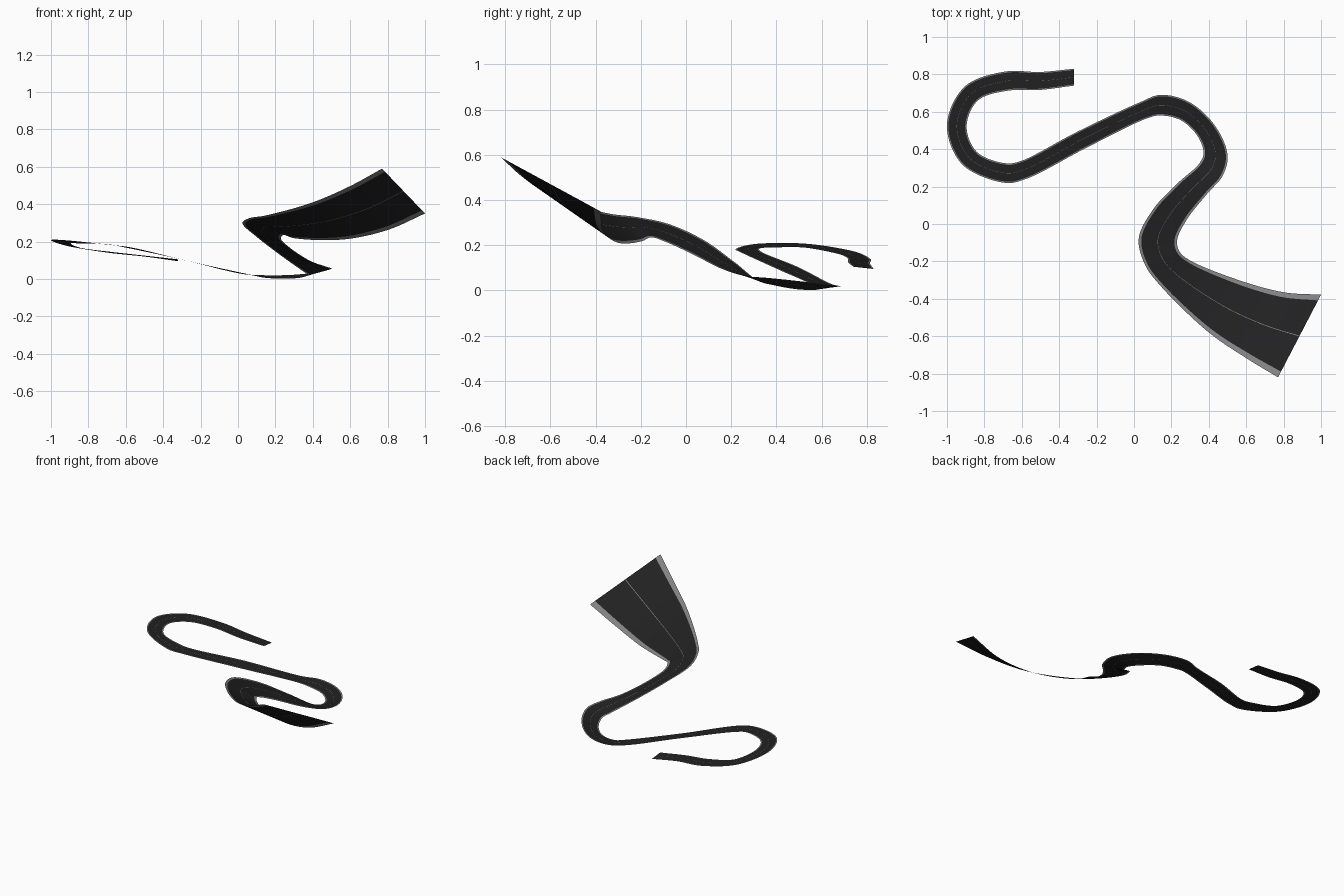
import bpy
from mathutils import Vector

if "Cube" in bpy.data.objects:
    bpy.data.objects.remove(bpy.data.objects["Cube"])

# Cross-sections of the road: one edge (x, y, z), then the opposite edge (x, y, z)
stations = [
    (-.32, .83, .095, -.32, .74, .105),
    (-.50, .813, .12, -.50, .717, .125),
    (-.69, .815, .14, -.68, .712, .145),
    (-.905, .735, .175, -.835, .66, .165),
    (-1.0, .53, .207, -.895, .52, .19),
    (-.92, .32, .207, -.84, .385, .19),
    (-.69, .22, .183, -.69, .325, .185),
    (-.58, .24, .17, -.61, .335, .17),
    (-.25, .41, .092, -.30, .495, .104),
    (.07, .565, .022, .03, .65, .026),
    (.14, .58, .007, .14, .69, .02),
    (.25, .555, .002, .29, .655, .022),
    (.34, .47, .008, .43, .53, .038),
    (.372, .38, .025, .50, .37, .055),
    (.35, .325, .04, .475, .26, .065),
    (.23, .215, .125, .39, .16, .095),
    (.10, .075, .225, .28, .02, .165),
    (.025, -.08, .295, .23, -.09, .215),
    (.06, -.22, .325, .245, -.15, .235),
    (.15, -.34, .34, .30, -.195, .218),
    (.40, -.58, .41, .56, -.30, .211),
    (.60, -.717, .497, .80, -.365, .262),
    (.77, -.82, .59, 1.0, -.378, .35),
]


def smooth_path(points, steps=10):
    """Centripetal spline through the points (even through uneven spacing)."""
    p = [2 * points[0] - points[1]] + points + [2 * points[-1] - points[-2]]
    out = []
    for i in range(1, len(p) - 2):
        a, b, c, d = p[i - 1:i + 3]
        t0 = 0
        t1 = t0 + (b - a).length ** .5
        t2 = t1 + (c - b).length ** .5
        t3 = t2 + (d - c).length ** .5
        for k in range(steps):
            t = t1 + (t2 - t1) * k / steps
            ab = a.lerp(b, (t - t0) / (t1 - t0))
            bc = b.lerp(c, (t - t1) / (t2 - t1))
            cd = c.lerp(d, (t - t2) / (t3 - t2))
            abc = ab.lerp(bc, (t - t0) / (t2 - t0))
            bcd = bc.lerp(cd, (t - t1) / (t3 - t1))
            out.append(abc.lerp(bcd, (t - t1) / (t2 - t1)))
    return out + [points[-1]]


edge_a = smooth_path([Vector(s[:3]) for s in stations])
edge_b = smooth_path([Vector(s[3:]) for s in stations])


def material(name, value):
    m = bpy.data.materials.new(name)
    m.diffuse_color = (value, value, value, 1)
    m.use_nodes = True
    m.node_tree.nodes["Principled BSDF"].inputs["Base Color"].default_value = m.diffuse_color
    return m


def strip(name, u0, u1, mat):
    """Ribbon covering the fraction u0..u1 of the road width."""
    verts = []
    for a, b in zip(edge_a, edge_b):
        verts += [a.lerp(b, u0), a.lerp(b, u1)]
    faces = [(2 * i, 2 * i + 1, 2 * i + 3, 2 * i + 2) for i in range(len(edge_a) - 1)]
    mesh = bpy.data.meshes.new(name)
    mesh.from_pydata(verts, [], faces)
    # Make the road surface face upwards
    if sum(f.normal.z for f in mesh.polygons) < 0:
        mesh.flip_normals()
    mesh.shade_smooth()
    mesh.materials.append(mat)
    obj = bpy.data.objects.new(name, mesh)
    bpy.context.collection.objects.link(obj)


asphalt = material("asphalt", .015)
kerb = material("kerb_grey", .22)

# Kerbs, two lanes and the thin centre line side by side
strip("kerb_a", 0, .07, kerb)
strip("lane_a", .07, .496, asphalt)
strip("centre_line", .496, .504, kerb)
strip("lane_b", .504, .93, asphalt)
strip("kerb_b", .93, 1, kerb)
